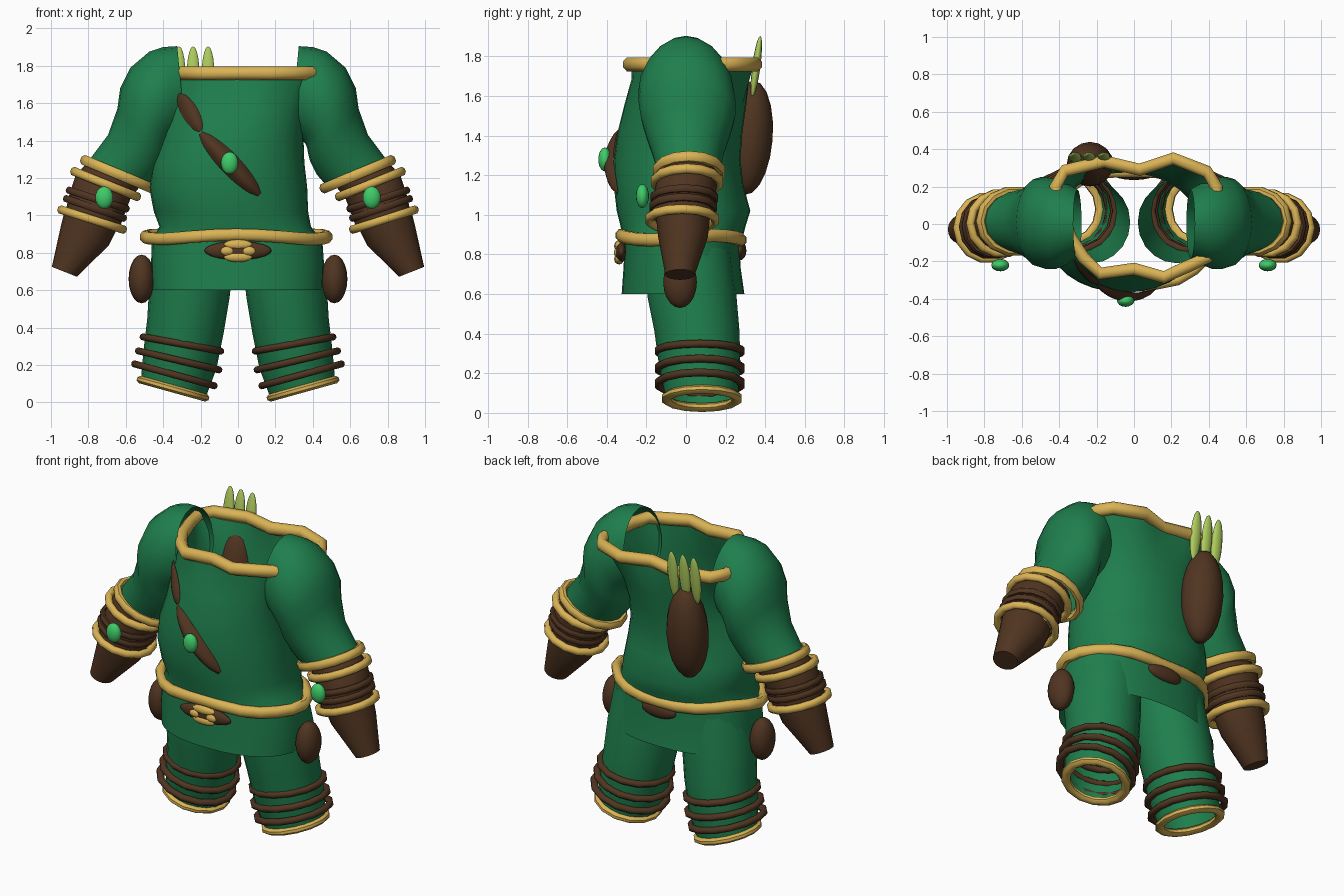
import bpy, bmesh, math
from mathutils import Vector

if "Cube" in bpy.data.objects:
    bpy.data.objects.remove(bpy.data.objects["Cube"])

def mat(name, r, g, b):
    m = bpy.data.materials.new(name)
    m.diffuse_color = (r, g, b, 1)
    m.use_nodes = True
    m.node_tree.nodes["Principled BSDF"].inputs["Base Color"].default_value = m.diffuse_color
    return m

GREEN = mat("cloth_green", 0.0135, 0.21, 0.074)
BROWN = mat("leather_brown", 0.08, 0.035, 0.015)
GOLD = mat("trim_gold", 0.70, 0.45, 0.09)
GEM = mat("gem_green", 0.05, 0.6, 0.14)
LEAF = mat("leaf_green", 0.42, 0.6, 0.11)

def finish(name, bm, material, angle=50):
    bmesh.ops.recalc_face_normals(bm, faces=bm.faces)
    me = bpy.data.meshes.new(name)
    bm.to_mesh(me)
    bm.free()
    me.materials.append(material)
    ob = bpy.data.objects.new(name, me)
    bpy.context.collection.objects.link(ob)
    bpy.ops.object.select_all(action='DESELECT')
    ob.select_set(True)
    bpy.context.view_layer.objects.active = ob
    bpy.ops.object.shade_smooth_by_angle(angle=math.radians(angle))
    return ob

def skin(rows, closed=True, caps=False):
    """Join rows of points into a surface."""
    bm = bmesh.new()
    vs = [[bm.verts.new(p) for p in row] for row in rows]
    n = len(rows[0])
    for a, b in zip(vs, vs[1:]):
        for i in range(n if closed else n - 1):
            j = (i + 1) % n
            bm.faces.new((a[i], a[j], b[j], b[i]))
    if caps:
        bm.faces.new(vs[0])
        bm.faces.new(vs[-1])
    return bm

def hoop(s, outer, inner, cy, ry, n=20):
    """Tilted ellipse whose ends in the xz plane are outer and inner."""
    (ox, oz), (ix, iz) = outer, inner
    pts = []
    for i in range(n):
        a = 2 * math.pi * i / n
        c = math.cos(a) / 2
        pts.append(Vector((s * ((ox + ix) / 2 + (ox - ix) * c), cy + ry * math.sin(a),
                           (oz + iz) / 2 + (oz - iz) * c)))
    return pts

def loft(name, s, rings, material, caps=False):
    return finish(name, skin([hoop(s, *r) for r in rings], caps=caps), material)

def sweep(name, pts, up, t, h, material):
    """Closed rounded band along a loop: t is half thickness, h half height."""
    rows, n = [], len(pts)
    for i, p in enumerate(pts):
        side = (pts[(i + 1) % n] - pts[i - 1]).cross(up).normalized()
        rows.append([p + side * t * math.cos(k * math.pi / 4 + .39) + up * h * math.sin(k * math.pi / 4 + .39)
                     for k in range(8)])
    bm = skin(rows + rows[:1])
    bmesh.ops.remove_doubles(bm, verts=bm.verts, dist=1e-5)
    return finish(name, bm, material)

def ring(name, s, outer, inner, cy, ry, t, h, material):
    up = Vector((-s * (outer[1] - inner[1]), 0, outer[0] - inner[0])).normalized()
    return sweep(name, hoop(s, outer, inner, cy, ry, 14), up, t, h, material)

def blob(name, loc, size, material, tilt=(0, 0, 0), seg=16):
    bm = bmesh.new()
    bmesh.ops.create_uvsphere(bm, u_segments=seg, v_segments=10, radius=1)
    ob = finish(name, bm, material)
    ob.location, ob.scale, ob.rotation_euler = loc, size, tilt
    return ob

# Collar loop, running round through the sleeve openings
COLLAR = [(-.34, -.07), (-.27, -.18), (-.18, -.265), (0, -.24), (.16, -.285), (.28, -.23), (.39, -.18),
          (.425, -.05), (.445, .08), (.44, .20), (.39, .28), (.21, .35), (.03, .29), (-.16, .335),
          (-.37, .285), (-.42, .20), (-.39, .07)]
sweep("collar", [Vector((x, y, 1.76)) for x, y in COLLAR], Vector((0, 0, 1)), .036, .038, GOLD)

def collar_point(p):
    """Point of the collar loop in the same direction from the axis as p."""
    c = Vector((0, .03))
    d = Vector((p.x, p.y)) - c
    for i, q in enumerate(COLLAR):
        a = Vector(COLLAR[i - 1]) - c
        e = Vector(q) - c - a
        det = d.x * e.y - d.y * e.x
        if abs(det) < 1e-9:
            continue
        t = (a.x * e.y - a.y * e.x) / det
        u = (a.x * d.y - a.y * d.x) / det
        if t > 0 and -1e-6 <= u <= 1 + 1e-6:
            return Vector((c.x + d.x * t, c.y + d.y * t, p.z))
    return p

# Torso: z, left, right, front, back, squareness
TORSO = [(0.86, -.46, .45, -.32, .28, 2.2), (0.94, -.42, .39, -.33, .30, 2.2),
         (1.02, -.45, .375, -.35, .325, 2.2), (1.15, -.475, .37, -.365, .29, 2.1),
         (1.28, -.455, .355, -.365, .275, 2.1), (1.42, -.41, .35, -.345, .285, 2.2),
         (1.56, -.385, .37, -.31, .305, 2.4), (1.68, -.38, .395, -.285, .32, 2.5),
         (1.77, -.39, .42, -.27, .33, 2.5)]

def torso_row(z, l, r, f, b, e, n=32):
    row = []
    for i in range(n):
        a = 2 * math.pi * i / n
        c, d = math.cos(a), math.sin(a)
        row.append(Vector(((l + r) / 2 + (r - l) / 2 * math.copysign(abs(c) ** (2 / e), c),
                           (f + b) / 2 + (b - f) / 2 * math.copysign(abs(d) ** (2 / e), d), z)))
    return row

def front_y(x, z):
    for lo, hi in zip(TORSO, TORSO[1:]):
        if lo[0] <= z <= hi[0]:
            k = (z - lo[0]) / (hi[0] - lo[0])
            _, l, r, f, b, e = [p + (q - p) * k for p, q in zip(lo, hi)]
            u = min(abs(x - (l + r) / 2) / ((r - l) / 2), 1)
            return (f + b) / 2 - (b - f) / 2 * (1 - u ** e) ** (1 / e)

rows = [torso_row(*r) for r in TORSO]
rows[-1] = [collar_point(p) for p in rows[-1]]
rows[-2] = [p.lerp(collar_point(p), .4) for p in rows[-2]]
finish("torso", skin(rows), GREEN)

# Skirt
finish("skirt", skin([torso_row(.88, -.46, .45, -.31, .27, 2.3), torso_row(.74, -.465, .46, -.315, .275, 2.3),
                      torso_row(.6, -.46, .455, -.325, .295, 2.3)]), GREEN)

# Waist belt, slightly wavy
belt = []
for i in range(24):
    a = 2 * math.pi * i / 24
    k = 1 + .025 * math.cos(6 * a)
    belt.append(Vector((-.01 + .475 * k * math.cos(a), -.025 + .31 * k * math.sin(a), .885 + .012 * math.sin(3 * a))))
sweep("belt", belt, Vector((0, 0, 1)), .03, .035, GOLD)

# Buckle and belt pouches
blob("buckle_backing", (0, -.325, .812), (.18, .032, .05), BROWN, seg=12)
blob("buckle_top", (0, -.338, .843), (.08, .025, .028), GOLD, seg=10)
blob("buckle_bottom", (0, -.338, .778), (.08, .025, .028), GOLD, seg=10)
for s in (-1, 1):
    blob("buckle_side", (s * .058, -.342, .81), (.04, .022, .026), GOLD, seg=10)
blob("back_pouch", (0, .27, .82), (.12, .035, .05), BROWN)

# Chest strap pieces, domed over the chest
def strap(name, a, b, width, rise):
    rows = []
    d = Vector((b[0] - a[0], b[1] - a[1])).normalized()
    for i in range(11):
        t = i / 10
        w = width * (.2 + .8 * math.sin(math.pi * t) ** .6)
        row = []
        for j in range(-3, 4):
            k = j / 3
            x = a[0] + (b[0] - a[0]) * t - d[1] * w * k
            z = a[1] + (b[1] - a[1]) * t + d[0] * w * k
            lift = rise * (1 - k * k) * math.sin(math.pi * t) ** .5
            row.append((x, front_y(x, z) - lift - .006, z))
        rows.append(row)
    finish(name, skin(rows, closed=False), BROWN)

strap("strap_upper", (-.315, 1.65), (-.20, 1.45), .045, .025)
strap("strap_lower", (-.20, 1.44), (.115, 1.11), .055, .045)
blob("chest_gem", (-.045, -.41, 1.28), (.046, .033, .06), GEM)

# Quiver with leaf tips
blob("quiver", (-.235, .32, 1.39), (.125, .118, .29), BROWN, (-.08, 0, 0))
for x in (-.315, -.24, -.16):
    blob("leaf", (x, .355, 1.75), (.036, .021, .155), LEAF, (-.13, 0, 0), 10)

for s, side in ((-1, "left"), (1, "right")):
    # Sleeve, open where it enters the torso
    loft(side + "_sleeve", s, [((.325, 1.905), (.28, 1.44), 0, .185), ((.40, 1.90), (.33, 1.41), 0, .22),
         ((.475, 1.875), (.36, 1.385), 0, .24), ((.575, 1.79), (.37, 1.36), .005, .245),
         ((.63, 1.68), (.375, 1.33), .01, .24), ((.645, 1.57), (.385, 1.29), .01, .22),
         ((.695, 1.43), (.42, 1.22), .01, .185), ((.80, 1.29), (.49, 1.14), .015, .155)], GREEN)
    # Bracer and forearm
    loft(side + "_bracer", s, [((.80, 1.29), (.52, 1.16), .01, .14), ((.87, 1.21), (.575, 1.09), 0, .155),
         ((.905, 1.1), (.615, .98), -.015, .16), ((.92, 1.03), (.64, .92), -.02, .155)], BROWN)
    loft(side + "_forearm", s, [((.925, 1.03), (.65, .92), -.015, .135), ((.95, .93), (.69, .84), -.015, .125),
         ((.995, .725), (.862, .672), -.03, .075)], BROWN, caps=True)
    ring(side + "_sleeve_trim", s, (.82, 1.295), (.46, 1.145), .015, .165, .024, .029, GOLD)
    ring(side + "_bracer_top", s, (.875, 1.235), (.54, 1.10), .005, .165, .022, .025, GOLD)
    ring(side + "_bracer_band_a", s, (.905, 1.135), (.595, 1.035), -.01, .16, .016, .02, BROWN)
    ring(side + "_bracer_band_b", s, (.92, 1.09), (.61, .985), -.015, .16, .016, .02, BROWN)
    ring(side + "_bracer_bottom", s, (.945, 1.03), (.615, .925), -.02, .17, .022, .024, GOLD)
    blob(side + "_arm_gem", (s * .715, -.22, 1.095), (.048, .033, .06), GEM)
    # Trouser leg, open at both ends
    loft(side + "_leg", s, [((.44, .84), (.02, .80), .01, .22), ((.475, .62), (.045, .56), .03, .225),
         ((.485, .45), (.075, .38), .055, .215), ((.505, .28), (.115, .18), .07, .205),
         ((.52, .11), (.175, .02), .08, .18)], GREEN)
    # Leg wraps and hem
    for k, (o, i) in enumerate([((.505, .35), (.095, .275)), ((.53, .275), (.105, .175)),
                                ((.55, .205), (.13, .09))]):
        ring(f"{side}_leg_wrap_{k}", s, o, i, .07, .212, .022, .02, BROWN)
    ring(side + "_hem", s, (.515, .12), (.18, .027), .08, .18, .028, .022, GOLD)
    # Hip pouch
    blob(side + "_hip_pouch", (s * .515, -.03, .66), (.07, .085, .13), BROWN)
